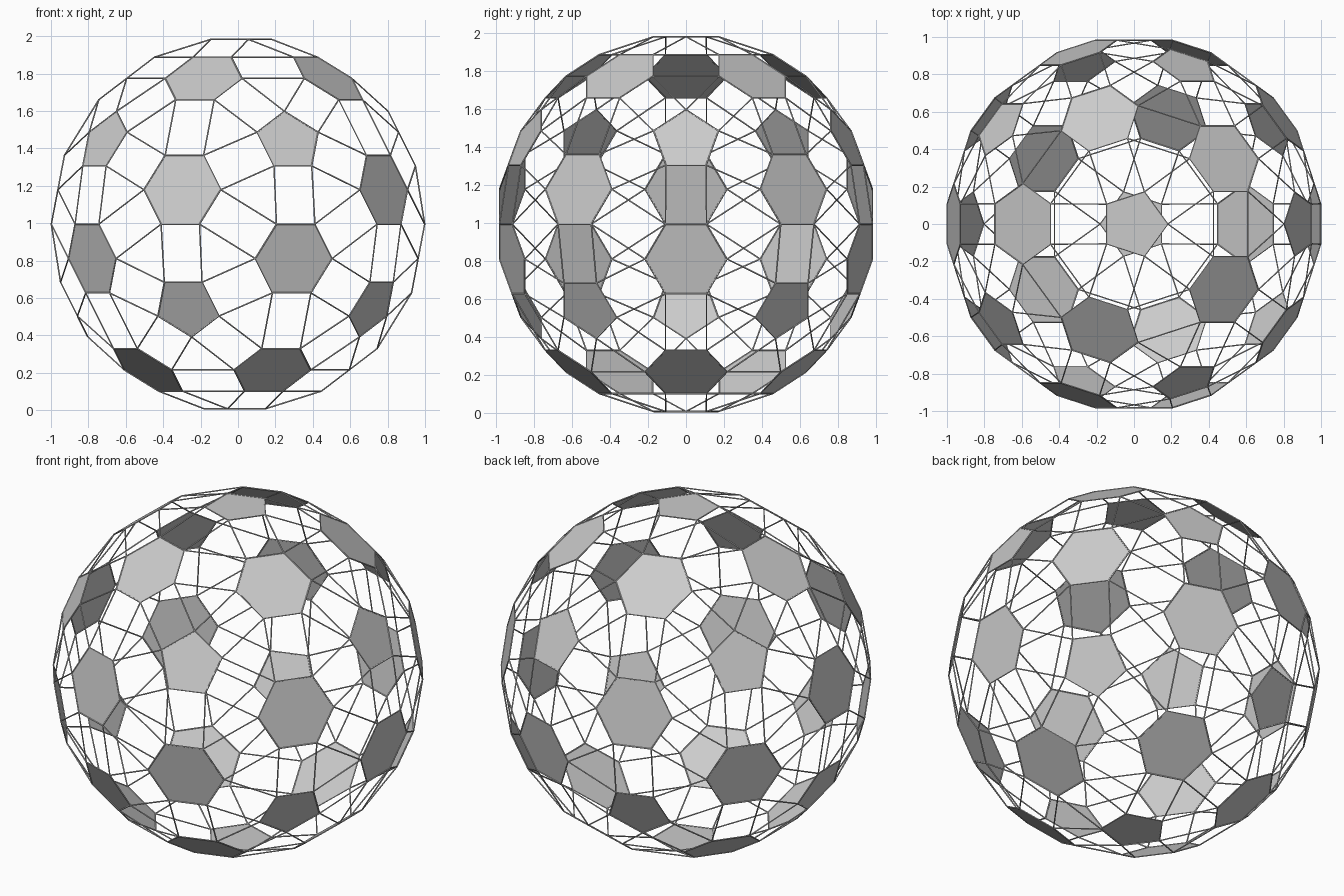
import bpy, bmesh
from math import cos, sin, radians, sqrt
from mathutils import Vector, Matrix
from itertools import combinations

if "Cube" in bpy.data.objects:
    bpy.data.objects.remove(bpy.data.objects["Cube"])

RADIUS = 1.004       # sphere that all panel corners lie on
STRUT = 0.004        # strut radius
CENTRE = Vector((0, 0, 0.995))

# icosahedron corners with a pole on z
ico = [Vector((0, 0, 1)), Vector((0, 0, -1))]
for k in range(5):
    for offset, z in ((0, 1), (36, -1)):
        a = radians(72 * k + offset)
        ico.append(Vector((2 * cos(a), 2 * sin(a), z)) / sqrt(5))

near = lambda i, j: i != j and (ico[i] - ico[j]).length < 1.2


def cut(i, j):
    """Corner of the truncated icosahedron on edge i-j, next to i."""
    return ((2 * ico[i] + ico[j]) / 3).normalized()


def panel_corners(keys):
    """Shrink a face to half size, push it onto the sphere, sort around its centre."""
    pts = {k: cut(*k) for k in keys}
    c = sum(pts.values(), Vector()) / len(pts)
    n = c.normalized()
    u = n.orthogonal().normalized()
    w = n.cross(u)
    from_centre = {k: Vector(((p - c).dot(u), (p - c).dot(w))) for k, p in pts.items()}
    order = sorted(keys, key=lambda k: from_centre[k].angle_signed(Vector((1, 0))))
    return [(k, ((pts[k] + c) / 2).normalized() * RADIUS + CENTRE) for k in order]


def make_object(name, bm):
    mesh = bpy.data.meshes.new(name)
    bm.to_mesh(mesh)
    bm.free()
    obj = bpy.data.objects.new(name, mesh)
    bpy.context.collection.objects.link(obj)
    return obj


def make_panels(name, faces):
    bm = bmesh.new()
    for face in faces:
        bm.faces.new([bm.verts.new(p) for _, p in face])
    make_object(name, bm)


# flat pentagon and hexagon panels
pentagons = [panel_corners([(i, j) for j in range(12) if near(i, j)]) for i in range(12)]
hexagons = [panel_corners([(i, j) for i in t for j in t if i != j])
            for t in combinations(range(12), 3)
            if all(near(i, j) for i, j in combinations(t, 2))]
make_panels("pentagon_panels", pentagons)
make_panels("hexagon_panels", hexagons)

# struts: panel outlines plus the triangle joining three panels at each corner
lines, groups = [], {}
for face in pentagons + hexagons:
    for n, (key, p) in enumerate(face):
        lines.append((p, face[n - 1][1]))
        groups.setdefault(key, []).append(p)
for trio in groups.values():
    lines.extend(combinations(trio, 2))

bm = bmesh.new()
for a, b in lines:
    d = b - a
    turn = d.to_track_quat('Z', 'Y').to_matrix().to_4x4()
    bmesh.ops.create_cone(bm, cap_ends=True, segments=6, radius1=STRUT, radius2=STRUT,
                          depth=d.length, matrix=Matrix.Translation((a + b) / 2) @ turn)
make_object("frame_struts", bm)
